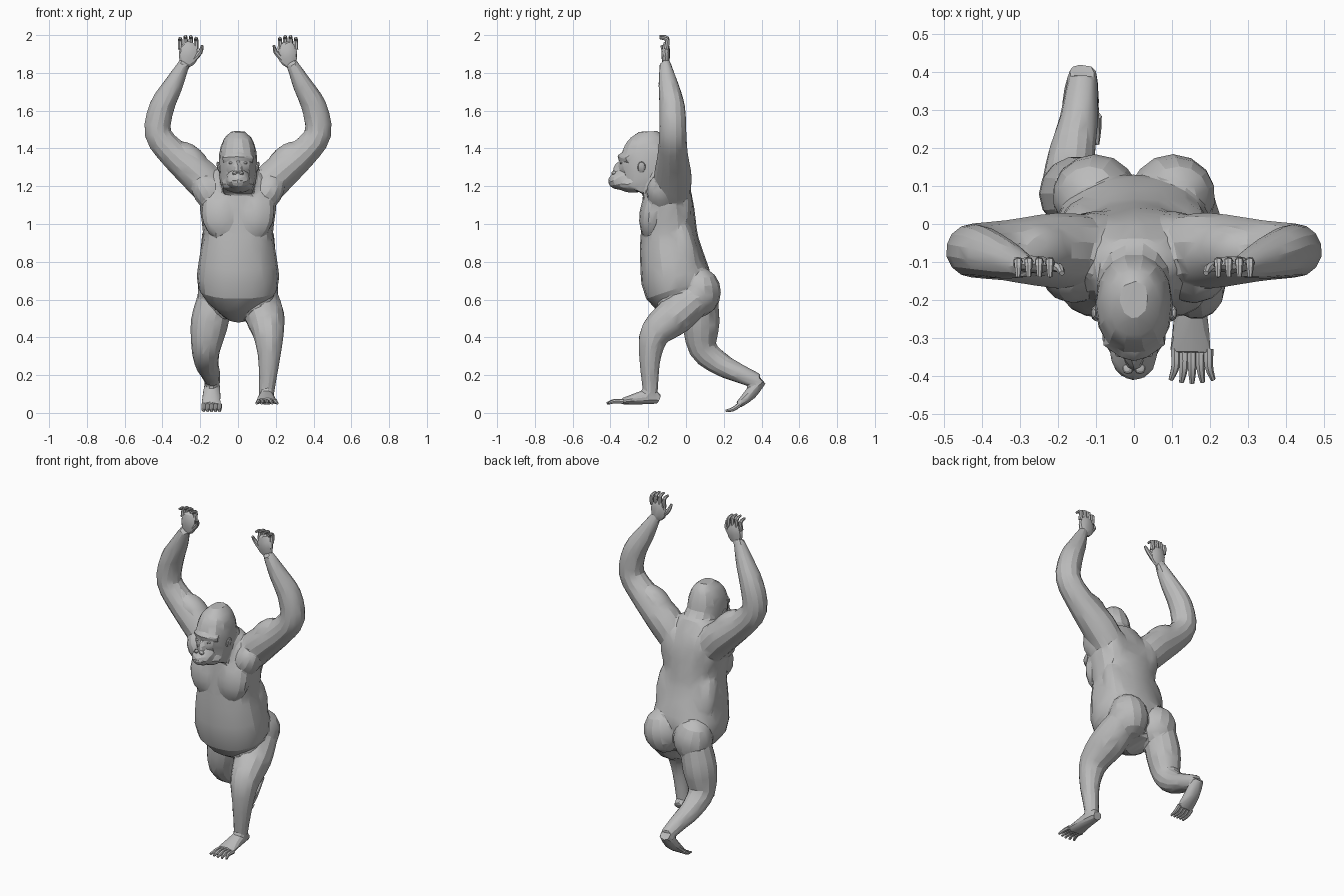
import bpy
import bmesh
import math
from mathutils import Matrix, Vector

cube = bpy.data.objects.get("Cube")
if cube:
    bpy.data.objects.remove(cube, do_unlink=True)

SIDE, DEPTH = Vector((1, 0, 0)), Vector((0, 1, 0))
SIDES_LABELS = ((1, "left"), (-1, "right"))

fur = bpy.data.materials.new("grey fur")
fur.use_nodes = True
grey = (.5, .5, .5, 1)
fur.diffuse_color = grey
fur.node_tree.nodes["Principled BSDF"].inputs["Base Color"].default_value = grey


def smooth_path(stations, steps=3):
    """Run a smooth curve through stations, so that a few are enough."""
    knots = [Vector(station) for station in stations]
    path = []
    for i in range(len(knots) - 1):
        start, end = knots[i], knots[i + 1]
        leave = (end - knots[max(i - 1, 0)]) / 2
        arrive = (knots[min(i + 2, len(knots) - 1)] - start) / 2
        for step in range(steps):
            t = step / steps
            blend = t * t * (3 - 2 * t)
            path.append(start.lerp(end, blend) + leave * t * (1 - t) ** 2
                        - arrive * t * t * (1 - t))
    return path + [knots[-1]]


def tube(bm, stations, ref=SIDE, sides=14, power=1):
    """Loft rings through stations of x, y, z, half width along ref and half depth."""
    path = smooth_path(stations)
    points = [Vector(station[:3]) for station in path]
    rings = []
    for i, station in enumerate(path):
        before, after = points[max(i - 1, 0)], points[min(i + 1, len(points) - 1)]
        along = (after - before).normalized()
        across = (ref - along * ref.dot(along)).normalized()
        normal = along.cross(across)
        ring = []
        for k in range(sides):
            angle = math.tau * k / sides
            c, s = math.cos(angle), math.sin(angle)
            u = math.copysign(abs(c) ** power, c) * station[3]
            v = math.copysign(abs(s) ** power, s) * station[4]
            ring.append(bm.verts.new(points[i] + across * u + normal * v))
        rings.append(ring)
    for low, high in zip(rings, rings[1:]):
        for k in range(sides):
            j = (k + 1) % sides
            bm.faces.new((low[k], low[j], high[j], high[k]))
    bm.faces.new(rings[0])
    bm.faces.new(rings[-1])


def limb(bm, joints, ref=SIDE):
    """Loft a round limb through joints of x, y, z and radius."""
    tube(bm, [(*joint, joint[-1]) for joint in joints], ref)


def muscle(bm, centre, radii, tilt=0, axis="Y", segments=14):
    """Add an ellipsoid mass, tilted in degrees about one axis."""
    matrix = (Matrix.Translation(centre) @ Matrix.Rotation(math.radians(tilt), 4, axis)
              @ Matrix.Diagonal((*radii, 1)))
    bmesh.ops.create_uvsphere(bm, u_segments=segments, v_segments=segments // 2 + 1,
                              radius=1, matrix=matrix)


def finish(name, bm, skin=False):
    """Turn the bmesh into an object; skin fuses the masses into one faceted surface."""
    bmesh.ops.recalc_face_normals(bm, faces=bm.faces)
    mesh = bpy.data.meshes.new(name)
    bm.to_mesh(mesh)
    bm.free()
    obj = bpy.data.objects.new(name, mesh)
    bpy.context.collection.objects.link(obj)
    bpy.ops.object.select_all(action="DESELECT")
    bpy.context.view_layer.objects.active = obj
    obj.select_set(True)
    if skin:
        fuse = obj.modifiers.new("fuse", "REMESH")
        fuse.mode, fuse.voxel_size = "VOXEL", .008
        soften = obj.modifiers.new("soften", "SMOOTH")
        soften.factor, soften.iterations = .5, 4
        facet = obj.modifiers.new("facet", "DECIMATE")
        facet.ratio = .03
        for modifier in list(obj.modifiers):
            bpy.ops.object.modifier_apply(modifier=modifier.name)
    obj.data.materials.clear()
    obj.data.materials.append(fur)
    bpy.ops.object.shade_smooth_by_angle(angle=math.radians(20))


def digit(name, base, middle, tip, radius):
    """Make one bent, tapering finger or toe."""
    bm = bmesh.new()
    sizes = (radius, radius * .9, radius * .5)
    tube(bm, [(*p, r, r) for p, r in zip((base, middle, tip), sizes)], sides=7)
    finish(name, bm)


body = bmesh.new()

# Torso, from pelvis to neck base: centre y, height, half width, half depth
torso = [(.03, .51, .06, .07), (-.04, .66, .21, .18), (-.08, .85, .2, .165),
         (-.09, .95, .185, .15), (-.1, 1.15, .2, .13), (-.12, 1.3, .1, .08)]
tube(body, [(0, *station) for station in torso], sides=20, power=.9)

# Neck and skull
limb(body, [(0, -.1, 1.18, .12), (0, -.18, 1.35, .085)])
skull = [(-.25, 1.17, .08, .09), (-.22, 1.25, .1, .12), (-.21, 1.37, .1, .13),
         (-.2, 1.45, .075, .095), (-.2, 1.49, .035, .05)]
tube(body, [(0, *station) for station in skull], power=.9)

# Face, muzzle, jaw, nose bridge and brow ridge
muscle(body, (0, -.285, 1.31), (.08, .075, .065))
muscle(body, (0, -.335, 1.235), (.065, .08, .052), 12, "X")
muscle(body, (0, -.285, 1.21), (.088, .08, .045))
muscle(body, (0, -.355, 1.29), (.022, .03, .045), -20, "X")
limb(body, [(-.08, -.305, 1.345, .014), (0, -.345, 1.355, .018), (.08, -.305, 1.345, .014)],
     DEPTH)

for m, label in SIDES_LABELS:
    # Chest plate, front of shoulder, shoulder blade, flank and buttock
    muscle(body, (m * .085, -.178, 1.06), (.11, .068, .14), -9, "X")
    muscle(body, (m * .16, -.13, 1.17), (.08, .08, .1), m * 30)
    muscle(body, (m * .1, -.03, 1.1), (.085, .065, .16), m * 8)
    muscle(body, (m * .1, -.01, .87), (.1, .075, .2), 14, "X")
    muscle(body, (m * .102, .075, .64), (.115, .11, .13), m * 10)
    # Raised arm, from chest to wrist: x, height, radius
    arm = [(.1, 1.13, .09), (.2, 1.25, .1), (.34, 1.37, .08), (.424, 1.48, .072),
           (.403, 1.62, .068), (.34, 1.74, .052), (.285, 1.85, .03)]
    limb(body, [(m * x, -.07 - max(z - 1.6, 0) / 6, z, r) for x, z, r in arm], DEPTH)
    # Biceps and palm
    muscle(body, (m * .245, -.07, 1.345), (.12, .075, .065), m * -42)
    muscle(body, (m * .262, -.107, 1.9), (.054, .024, .07))

# Forward left leg and planted foot
limb(body, [(.12, .07, .62, .09), (.14, -.05, .52, .105), (.16, -.16, .425, .084),
            (.165, -.19, .3, .06), (.155, -.19, .15, .043), (.147, -.19, .07, .04)])
tube(body, [(.15, -.14, .07, .03, .024), (.15, -.2, .085, .04, .04),
            (.15, -.34, .06, .057, .017)])

# Trailing right leg and foot pushing off
limb(body, [(-.12, .08, .62, .09), (-.15, .08, .48, .1), (-.17, .09, .34, .077),
            (-.165, .18, .26, .063), (-.145, .28, .21, .051), (-.135, .38, .168, .04)])
tube(body, [(-.135, .4, .175, .038, .03), (-.14, .34, .1, .048, .033),
            (-.14, .275, .04, .054, .017)])

finish("body", body, skin=True)

# Lips
lips = bmesh.new()
muscle(lips, (0, -.375, 1.23), (.045, .036, .01))
muscle(lips, (0, -.37, 1.21), (.04, .032, .01))
finish("lips", lips)

for m, label in SIDES_LABELS:
    # Eye, nostril and ear
    for part, (x, y, z), radii, tilt in (
            ("eye", (.037, -.343, 1.323), (.014, .008, .007), 0),
            ("nostril", (.016, -.382, 1.27), (.015, .014, .011), 20),
            ("ear", (.1, -.235, 1.3), (.012, .022, .032), 15)):
        bm = bmesh.new()
        muscle(bm, (m * x, y, z), radii, m * tilt, segments=10)
        finish(f"{label}_{part}", bm)

    # Curled fingers and thumb
    for i in range(4):
        x = m * (.222 + .028 * i)
        top = 1.985 + .01 * math.sin(math.pi * i / 3)
        digit(f"{label}_finger_{i + 1}", (x, -.105, 1.925), (x, -.1, top - .01),
              (x, -.14, top), .013)
    digit(f"{label}_thumb", (m * .235, -.11, 1.87), (m * .2, -.115, 1.91),
          (m * .19, -.13, 1.945), .014)

# Toes of the planted foot and of the pushing foot
for i in range(5):
    spread = i / 2 - 1
    reach = .06 + .02 * math.cos(spread)
    x = .153 + .044 * spread
    digit(f"left_toe_{i + 1}", (x, -.33, .06), (x, -.34 - reach / 2, .062),
          (x + .012 * spread, -.34 - reach, .05), .013)
    x = -.14 - .042 * spread
    digit(f"right_toe_{i + 1}", (x, .285, .045), (x, .25, .02), (x, .21, .01), .013)
